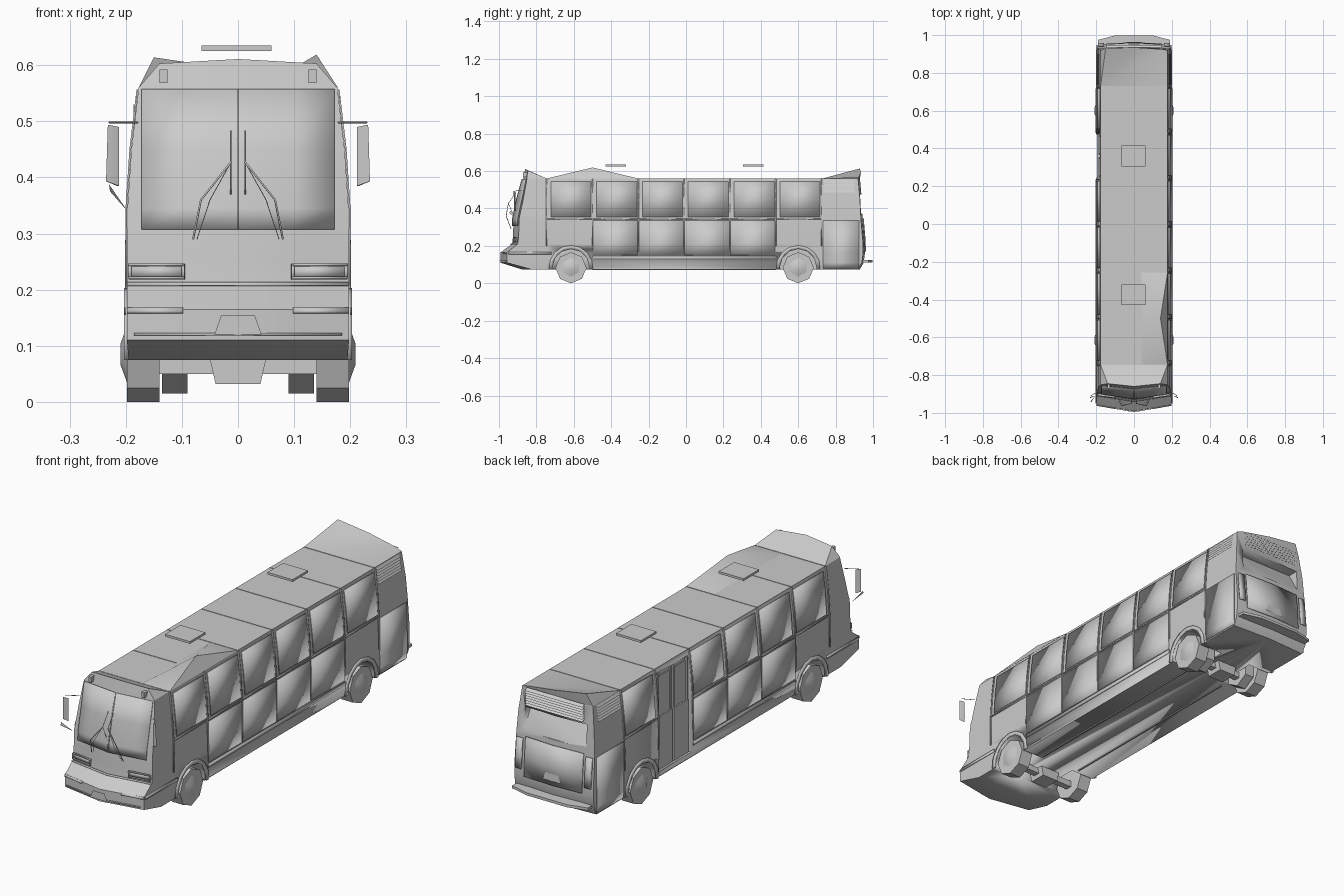
import bpy, math
from mathutils import Vector

if "Cube" in bpy.data.objects:
    bpy.data.objects.remove(bpy.data.objects["Cube"])

# body levels: z, half width, front y at centre, setback of front corners, rear y
LEV = [(.075, .195, -.88, .05, .93), (.11, .198, -.992, .035, .95), (.165, .198, -.992, .035, .957),
       (.21, .198, -.93, .03, .957), (.25, .198, -.925, .03, .953), (.345, .197, -.922, .03, .945),
       (.45, .19, -.9, .03, .94), (.56, .177, -.87, .02, .93), (.605, .155, -.855, .015, .925)]


def lev(z):
    for a, b in zip(LEV, LEV[1:]):
        if z <= b[0]:
            break
    t = (z - a[0]) / (b[0] - a[0])
    return [p + (q - p) * t for p, q in zip(a, b)]


def mesh(name, verts, faces, smooth=True):
    me = bpy.data.meshes.new(name)
    me.from_pydata([tuple(v) for v in verts], [], faces)
    ob = bpy.data.objects.new(name, me)
    bpy.context.collection.objects.link(ob)
    bpy.ops.object.select_all(action='DESELECT')
    ob.select_set(True)
    bpy.context.view_layer.objects.active = ob
    bpy.ops.object.mode_set(mode='EDIT')
    bpy.ops.mesh.select_all(action='SELECT')
    bpy.ops.mesh.normals_make_consistent(inside=False)
    bpy.ops.object.mode_set(mode='OBJECT')
    if smooth:
        bpy.ops.object.shade_smooth_by_angle(angle=math.radians(35))
    return ob


def loft(name, loops):
    n = len(loops[0])
    faces = [tuple(range(n)), tuple(range((len(loops) - 1) * n, len(loops) * n))]
    for r in range(len(loops) - 1):
        faces += [(r*n + i, r*n + (i+1) % n, (r+1)*n + (i+1) % n, (r+1)*n + i) for i in range(n)]
    return mesh(name, [v for l in loops for v in l], faces)


def box(name, x0, x1, y0, y1, z0, z1):
    return loft(name, [[(x0, y0, z), (x1, y0, z), (x1, y1, z), (x0, y1, z)] for z in (z0, z1)])


def patch(name, f, us, vs, t=.003):
    n = len(us)
    verts = [f(u, v) for v in vs for u in us]
    faces = [(j*n + i, j*n + i+1, (j+1)*n + i+1, (j+1)*n + i) for j in range(len(vs)-1) for i in range(n-1)]
    ob = mesh(name, verts, faces)
    m = ob.modifiers.new("thickness", 'SOLIDIFY')
    m.thickness, m.offset = t, 0
    return ob


def side(s, off=.002):
    return lambda y, z: (s * (lev(z)[1] + off), y, z)


def front(off=.004):
    def f(x, z):
        _, w, yf, v, _ = lev(z)
        return (x, yf + v * abs(x) / w - off, z)
    return f


def rear(off=.003):
    return lambda x, z: (x, lev(z)[4] - .01 * abs(x) / .2 + off, z)


def tube(name, pts, r=.002):
    cu = bpy.data.curves.new(name, 'CURVE')
    cu.dimensions, cu.bevel_depth, cu.bevel_resolution, cu.use_fill_caps = '3D', r, 0, True
    sp = cu.splines.new('POLY')
    sp.points.add(len(pts) - 1)
    for p, c in zip(sp.points, pts):
        p.co = (*c, 1)
    bpy.context.collection.objects.link(bpy.data.objects.new(name, cu))


def disc(name, x0, x1, y, z, r, n, r2=None, turn=0):
    ring = lambda x, q: [(x, y + q*math.sin(turn + i*math.tau/n), z + q*math.cos(turn + i*math.tau/n)) for i in range(n)]
    return loft(name, [ring(x0, r), ring(x1, r2 or r)])


# body shell
def outline(z, w, yf, v, yr):
    return [(0, yf, z), (w*.6, yf + v*.6, z), (w, yf + v, z), (w, -.745, z), (w, .73, z), (w, yr - .01, z),
            (0, yr, z), (-w, yr - .01, z), (-w, .73, z), (-w, -.745, z), (-w, yf + v, z), (-w*.6, yf + v*.6, z)]


body = loft("bus_body", [outline(*l) for l in LEV[:8]])

# wheel wells, rear window recess and rear doorway
cuts = [disc("well_cutter", s*.08, s*.25, y, .085, .098, 12) for s in (1, -1) for y in (-.615, .6)]
cuts.append(loft("rear_recess_cutter", [[(-.155, y, z), (.155, y, z), (.155, 1.05, z), (-.155, 1.05, z)]
                                        for y, z in ((.94, .37), (.88, .475))]))
cuts.append(box("door_cutter", -.25, -.178, .245, .475, .1, .535))
for c in cuts:
    m = body.modifiers.new("cut", 'BOOLEAN')
    m.operation, m.object, m.solver = 'DIFFERENCE', c, 'EXACT'
    bpy.ops.object.select_all(action='DESELECT')
    bpy.context.view_layer.objects.active = body
    body.select_set(True)
    bpy.ops.object.modifier_apply(modifier=m.name)
    bpy.data.objects.remove(c)

# raised roof ends and the roof ridge peak
mesh("front_roof_cap", [(-.177, -.745, .56), (.177, -.745, .56), (.177, -.852, .56), (0, -.87, .56), (-.177, -.852, .56),
                        (-.14, -.845, .603), (0, -.86, .611), (.14, -.845, .603)],
     [(0, 1, 7), (0, 7, 6), (0, 6, 5), (1, 2, 7), (2, 3, 6, 7), (3, 4, 5, 6), (4, 0, 5), (0, 4, 3, 2, 1)])
mesh("rear_roof_cap", [(-.177, .73, .56), (.177, .73, .56), (.177, .92, .56), (0, .93, .56), (-.177, .92, .56),
                       (-.15, .93, .614), (0, .935, .592), (.15, .925, .568)],
     [(0, 1, 7), (0, 7, 6), (0, 6, 5), (1, 2, 7), (2, 3, 6, 7), (3, 4, 5, 6), (4, 0, 5), (0, 4, 3, 2, 1)])
mesh("roof_peak", [(.178, -.745, .56), (.178, -.5, .56), (.178, -.255, .56), (.04, -.255, .56), (.04, -.745, .56),
                   (.14, -.5, .619)], [(0, 1, 5), (1, 2, 5), (2, 3, 5), (3, 4, 5), (4, 0, 5), (4, 3, 2, 1, 0)])
for y in (-.375, .36):
    box("roof_hatch", -.065, .06, y - .055, y + .055, .625, .635)

# panel seams, windows, skirts on both sides
SEAMS = [-.745, -.5, -.255, -.01, .235, .48, .725]
for y in SEAMS:
    box("roof_seam", -.175, .175, y - .002, y + .002, .558, .562)
for s in (1, -1):
    f = side(s)
    for y in SEAMS:
        patch("side_seam", f, [y - .003, y + .003], [.2, .345, .45, .557])
    for a, b in zip(SEAMS, SEAMS[1:]):
        if s < 0 and a == .235:
            continue
        patch("side_window", f, [a + .022, b - .008], [.355, .45, .545])
        patch("waist_trim", f, [a, b], [.341, .347])
        if -.5 <= a < .4:
            patch("lower_panel", f, [a + .003, b - .003], [.15, .21, .335])
    patch("rocker_strip", side(s, .003), [-.5, .48 if s > 0 else .235], [.128, .145])
    mesh("front_quarter_window", [(s*.1985, -.755, .355), (s*.18, -.755, .55), (s*.18, -.83, .545), (s*.198, -.89, .36)],
         [(0, 1, 2, 3)])
    patch("rear_side_panel", f, [.732, .925], [.08, .11, .165, .335])
    patch("bumper_wrap", side(s, .003), [-.95, -.72], [.155, .168])
    for i in range(6):
        z = .485 + i * .012
        w = lev(z)[1]
        mesh("side_louver", [(s*w, .735, z + .011), (s*w, .9, z + .011), (s*(w + .007), .9, z), (s*(w + .007), .735, z)],
             [(0, 1, 2, 3)])

# rear doors on the left side
for y in (.25, .365):
    box("door_leaf", -.188, -.176, y, y + .105, .1, .34)
    box("door_glass", -.182, -.174, y + .012, y + .093, .34, .52)
    for k in (0, .095):
        box("door_post", -.186, -.172, y + k, y + k + .01, .34, .53)

# windscreen, front trims, headlamps
wx = [-.172, -.1, 0, .1, .172]
patch("windscreen", front(), wx, [.307, .345, .45, .557])
patch("windscreen_divider", front(.007), [-.002, .002], [.307, .345, .45, .557])
patch("front_waist_trim", front(.006), [-.198, 0, .198], [.207, .213])
patch("bumper_groove", front(.003), [-.185, 0, .185], [.118, .123])
mesh("front_plate_recess", [(-.042, -.998, .12), (.042, -.998, .12), (.03, -.998, .154), (-.03, -.998, .154)], [(0, 1, 2, 3)])
for s in (1, -1):
    for a, b, c, d in ((.095, .195, .219, .223), (.095, .195, .242, .246), (.095, .1, .219, .246), (.19, .195, .219, .246)):
        patch("headlamp_frame", front(.008), [s*a, s*b], [c, d], .008)
    patch("headlamp", front(.003), [s*.1, s*.19], [.223, .242])
    patch("bumper_strip", front(.004), [s*.098, s*.198], [.158, .168])
    box("marker_lamp", s*.133 - .007, s*.133 + .007, -.872, -.845, .568, .592)
    # wipers
    tube("wiper_arm", [(s*.08, -.935, .29), (s*.066, -.962, .36), (s*.012, -.95, .428)])
    tube("wiper_link", [(s*.073, -.935, .29), (s*.05, -.96, .36), (s*.012, -.95, .428)], .001)
    tube("wiper_blade", [(s*.013, -.925, .37), (s*.013, -.95, .428), (s*.013, -.91, .483)], .0015)
    # mirrors
    tube("mirror_arm", [(s*.178, -.88, .498), (s*.23, -.91, .498)], .0015)
    loft("mirror", [[(s*(.212 + k), -.91, .385), (s*(.234 + k*.3), -.918, .393), (s*.232, -.922, .494), (s*.212, -.912, .49)]
                    for k in (0, .004)])
mesh("lower_mirror", [(-.197, -.9, .34), (-.23, -.94, .388), (-.228, -.945, .375)], [(0, 1, 2)])

# rear end: louvers, engine door, lamps, bumper
for i in range(7):
    z = .49 + i * .011
    mesh("rear_louver", [(-.145, .934, z + .01), (.145, .934, z + .01), (.145, .948, z), (-.145, .948, z)], [(0, 1, 2, 3)])
patch("engine_door", rear(), [-.145, 0, .145], [.17, .25, .345], .005)
mesh("rear_plate_recess", [(-.045, .963, .19), (.045, .963, .19), (.032, .961, .222), (-.032, .961, .222)], [(0, 1, 2, 3)])
for s in (1, -1):
    patch("tail_lamp", rear(.005), [s*.158, s*.19], [.2, .25, .335], .006)
loft("rear_bumper", [[(-.19, .945, z), (.19, .945, z), (.19, .975, z), (.1, .998, z), (-.1, .998, z), (-.19, .975, z)]
                     for z in (.112, .124)])

# wheels, arches
for s in (1, -1):
    for y in (-.615, .6):
        disc("tyre", s*.14, s*.198, y, .083, .083, 8)
        disc("hub", s*.198, s*.209, y, .085, .05, 6, .02)
        pts = [(y + r*math.sin(a), .085 + r*math.cos(a)) for r in (.1, .118)
               for a in [math.radians(-95 + i*190/8) for i in range(9)]]
        arch = mesh("wheel_arch", [(s*.203, p, q) for p, q in pts], [(i, i+1, i+10, i+9) for i in range(8)])
        arch.modifiers.new("thickness", 'SOLIDIFY').thickness = .008
    disc("inner_tyre", s*.09, s*.135, .6, .083, .068, 6)

# axles and underfloor
for y in (-.615, .6):
    box("axle", -.14, .14, y - .015, y + .015, .05, .078)
    loft("axle_housing", [[(-w, y - .04, z), (w, y - .04, z), (w, y + .04, z), (-w, y + .04, z)]
                          for w, z in ((.04, .032), (.05, .076))])
for x in (-.1, .1):
    box("floor_rail", x - .003, x + .003, -.5, .48, .071, .077)
